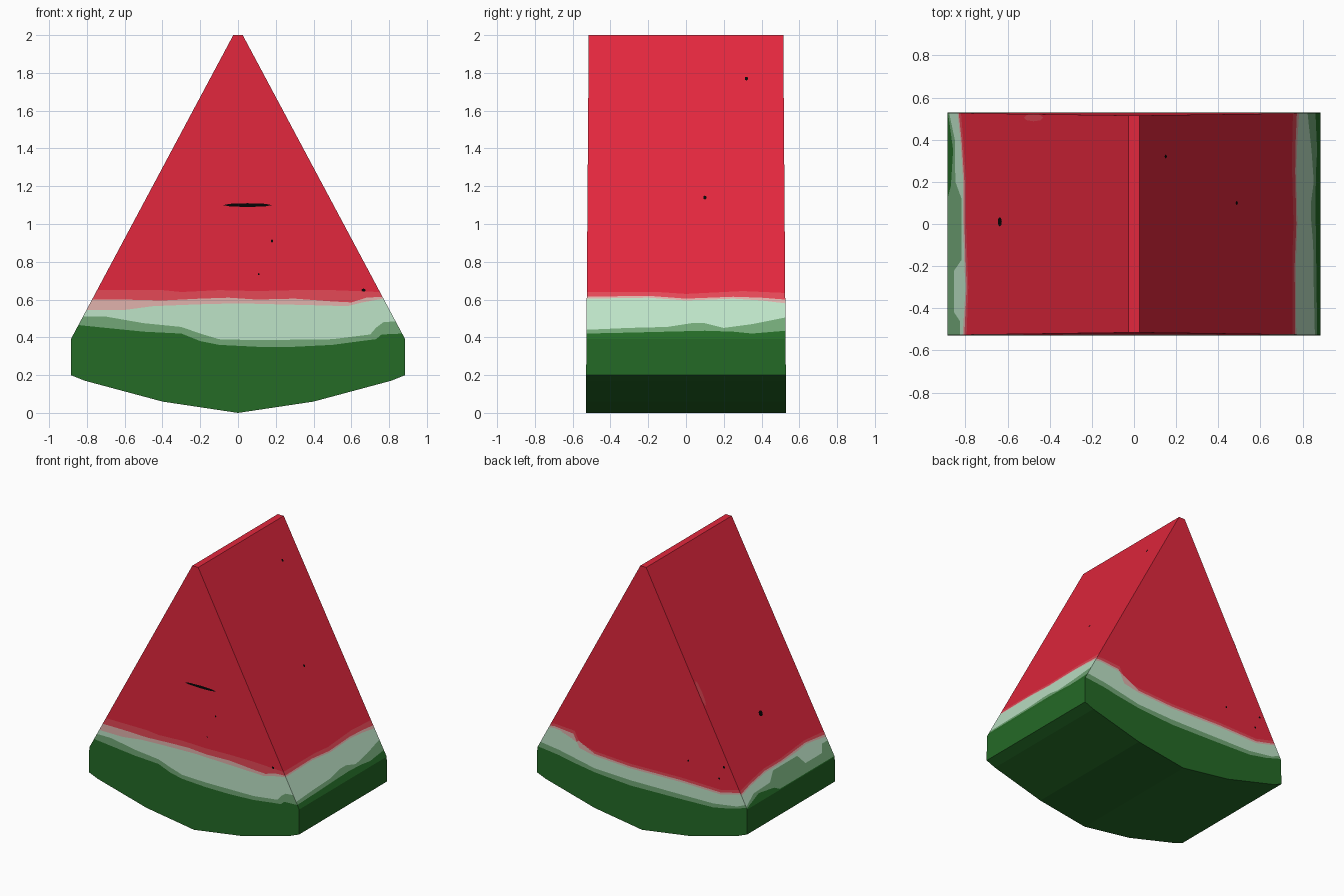
import bpy, bmesh, math
from mathutils import Vector

if "Cube" in bpy.data.objects:
    bpy.data.objects.remove(bpy.data.objects["Cube"])

# Flat colours, given as sRGB and converted to linear
def linear(c):
    c /= 255
    return c / 12.92 if c <= 0.04045 else ((c + 0.055) / 1.055) ** 2.4

COLOURS = [("dark_green_rind", (36, 106, 38)), ("mid_green_rind", (114, 167, 119)),
           ("pale_rind", (189, 227, 199)), ("pinkish_rind", (224, 178, 172)),
           ("light_red_flesh", (228, 72, 86)), ("red_flesh", (226, 39, 61)),
           ("black_seed", (5, 5, 5))]
MATS = []
for name, rgb in COLOURS:
    m = bpy.data.materials.new(name)
    m.diffuse_color = [linear(c) for c in rgb] + [1]
    m.use_nodes = True
    m.node_tree.nodes["Principled BSDF"].inputs["Base Color"].default_value = m.diffuse_color
    MATS.append(m)
DARK, MID, PALE, PINK, LIGHT, RED, BLACK = range(7)

# Wedge outline: half width and half depth at a height
KINK, TOP = 0.39, 2.0
def half_width(z):
    return 0.885 - max(0, z - KINK) * 0.86 / (TOP - KINK)

def half_depth(z):
    return 0.53 - 0.0075 * z

# Wall mapping: u runs along the wall, clamped to its edges
def on_wall(wall, u, z, lift=0):
    w, d = half_width(z), half_depth(z)
    if wall in ("front", "back"):
        s = -1 if wall == "front" else 1
        return Vector((max(-w, min(w, u)), s * (d + lift), z))
    s = -1 if wall == "left" else 1
    return Vector((s * (w + lift), max(-d, min(d, u)), z))

def add_face(bm, pts, mat):
    f = bm.faces.new([bm.verts.new(p) for p in pts])
    f.normal_update()
    if f.normal.dot(f.calc_center_median() - Vector((0, 0, 0.9))) < 0:
        f.normal_flip()
    f.material_index = mat

def finish(bm, name):
    bmesh.ops.remove_doubles(bm, verts=bm.verts, dist=0.0005)
    me = bpy.data.meshes.new(name)
    bm.to_mesh(me)
    bm.free()
    for m in MATS:
        me.materials.append(m)
    ob = bpy.data.objects.new(name, me)
    bpy.context.collection.objects.link(ob)

# Wavy colour borders of each wall, from the rind upward (u, z)
PROFILE = [(-0.885, 0.2), (-0.81, 0.17), (-0.4, 0.06), (0, 0), (0.4, 0.06), (0.81, 0.17), (0.885, 0.2)]
END_BASE = [(-0.885, KINK)] + PROFILE + [(0.885, KINK)]
FRONT = [
    [(-1, .465), (-.7, .45), (-.5, .43), (-.3, .42), (-.2, .38), (-.1, .36), (.1, .35), (.3, .35),
     (.5, .36), (.65, .38), (.73, .39), (.76, .415), (1, .42)],
    [(-1, .51), (-.7, .51), (-.5, .475), (-.3, .455), (-.2, .42), (-.1, .39), (.1, .385), (.5, .39),
     (.7, .415), (.73, .45), (.77, .48), (1, .485)],
    [(-1, .545), (-.6, .545), (-.45, .565), (-.2, .575), (0, .58), (.2, .575), (.4, .57), (.58, .565),
     (.66, .585), (1, .605)],
    [(-1, .60), (-.6, .60), (-.4, .595), (-.2, .605), (-.05, .61), (.1, .60), (.3, .605), (.5, .59),
     (.6, .585), (.68, .61), (1, .615)],
    [(-1, .65), (-.4, .65), (-.3, .64), (-.1, .65), (.1, .645), (.3, .65), (.5, .65), (1, .64)]]
BACK = [
    [(-1, .40), (-.75, .36), (-.6, .33), (-.3, .32), (.1, .31), (.4, .33), (.6, .36), (.7, .38), (1, .40)],
    [(-1, .42), (-.8, .39), (-.6, .36), (-.3, .355), (.1, .35), (.4, .36), (.6, .40), (.7, .42), (1, .44)],
    [(-1, .49), (-.66, .445), (-.33, .45), (.1, .44), (.4, .455), (.53, .48), (.57, .56), (.74, .575), (1, .57)],
    [(-1, .50), (-.66, .46), (-.33, .465), (.1, .455), (.4, .47), (.54, .495), (.58, .575), (.74, .59), (1, .585)],
    [(-1, .52), (-.66, .48), (-.33, .485), (.1, .475), (.4, .49), (.53, .52), (.57, .60), (.74, .61), (1, .60)]]
SIDE_BASE = [(-1, KINK), (1, KINK)]
RIGHT = [
    [(-1, .42), (-.3, .425), (-.1, .43), (.1, .435), (.25, .43), (.35, .42), (1, .435)],
    [(-1, .44), (-.3, .45), (-.1, .455), (.03, .475), (.1, .475), (.2, .45), (.35, .47), (1, .505)],
    [(-1, .605), (-.2, .61), (0, .595), (.25, .605), (.4, .595), (1, .58)],
    [(-1, .615), (-.2, .62), (0, .605), (.25, .615), (.4, .61), (1, .60)],
    [(-1, .64), (-.15, .64), (0, .63), (.3, .645), (1, .635)]]
LEFT = [
    [(-1, .395), (.13, .395), (.18, .42), (.35, .44), (.47, .41), (1, .395)],
    [(-1, .50), (-.46, .50), (-.42, .45), (-.22, .45), (-.17, .515), (.12, .515), (.2, .46), (.4, .455), (1, .405)],
    [(-1, .525), (-.4, .54), (-.3, .55), (-.2, .54), (0, .53), (.2, .53), (.4, .505), (1, .48)],
    [(-1, .54), (-.3, .56), (0, .54), (.2, .54), (.4, .515), (1, .49)],
    [(-1, .56), (-.3, .575), (0, .555), (.2, .555), (.4, .53), (1, .51)]]

# Watermelon wedge: each wall is a stack of colour bands
bm = bmesh.new()
for wall, base, borders in (("front", END_BASE, FRONT), ("back", END_BASE, BACK),
                            ("left", SIDE_BASE, LEFT), ("right", SIDE_BASE, RIGHT)):
    lines = [base] + borders + [[(-1, TOP), (1, TOP)]]
    for mat, (low, high) in enumerate(zip(lines, lines[1:])):
        add_face(bm, [on_wall(wall, *p) for p in low + high[::-1]], mat)

# Upright rind sides, curved rind underside and flat tip
for wall in ("left", "right"):
    add_face(bm, [on_wall(wall, *p) for p in ((-1, .2), (1, .2), (1, KINK), (-1, KINK))], DARK)
for a, b in zip(PROFILE, PROFILE[1:]):
    add_face(bm, [on_wall("front", *a), on_wall("front", *b), on_wall("back", *b), on_wall("back", *a)], DARK)
add_face(bm, [on_wall(w, u, TOP) for w, u in (("front", -1), ("front", 1), ("back", 1), ("back", -1))], RED)
finish(bm, "watermelon_wedge")

# Seeds and pale flecks: thin flat plates on the flesh (wall, u, z, half length, half height, colour)
MARKS = [("front", .05, 1.1, .13, .010, BLACK), ("front", .18, .91, .006, .008, BLACK),
         ("front", .11, .735, .005, .005, BLACK), ("front", .665, .65, .011, .008, BLACK),
         ("right", .32, 1.77, .009, .010, BLACK), ("right", .10, 1.14, .009, .010, BLACK),
         ("back", -.39, .63, .008, .008, BLACK), ("back", -.69, .66, .009, .009, BLACK),
         ("back", -.65, .565, .009, .007, BLACK), ("left", .01, .86, .022, .018, BLACK),
         ("left", .505, 1.16, .018, .085, LIGHT)]
bm = bmesh.new()
for wall, u, z, a, b, mat in MARKS:
    ring = [i * math.tau / 8 for i in range(8)]
    add_face(bm, [on_wall(wall, u + a * math.cos(t), z + b * math.sin(t), 0.003) for t in ring], mat)
finish(bm, "seeds_and_flecks")
